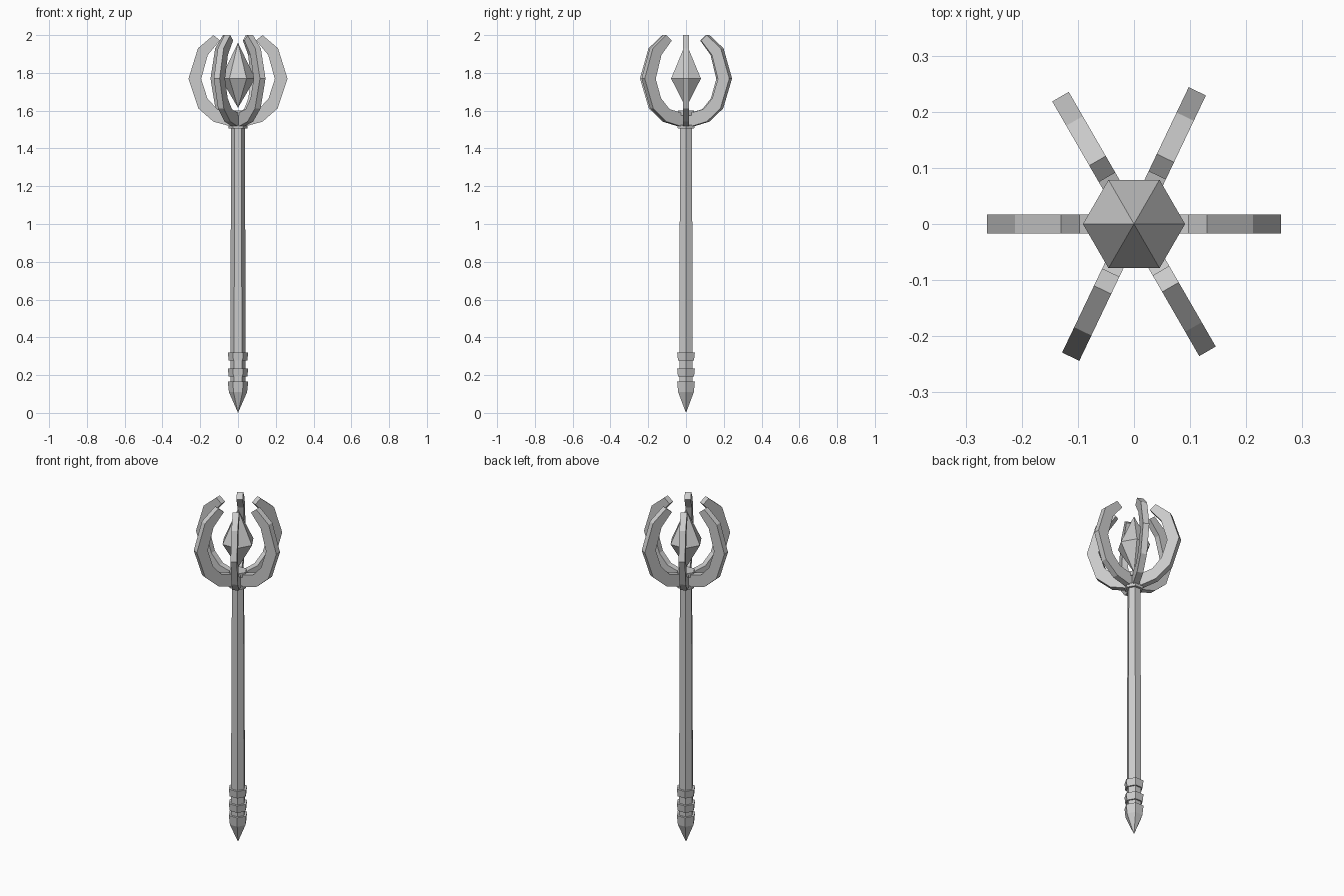
import bpy, bmesh, math
from mathutils import Matrix

old = bpy.data.objects.get("Cube")
if old:
    bpy.data.objects.remove(old)

grey = bpy.data.materials.new("plain_grey")
grey.use_nodes = True
grey.diffuse_color = (0.6, 0.6, 0.6, 1)
grey.node_tree.nodes["Principled BSDF"].inputs["Base Color"].default_value = grey.diffuse_color


def finish(name, bm):
    bmesh.ops.recalc_face_normals(bm, faces=bm.faces)
    mesh = bpy.data.meshes.new(name)
    bm.to_mesh(mesh)
    bm.free()
    mesh.materials.append(grey)
    bpy.context.collection.objects.link(bpy.data.objects.new(name, mesh))


def hex_lathe(name, profile):
    """Six-sided solid through (radius, height) pairs; radius 0 makes a point."""
    bm = bmesh.new()
    rings = []
    for r, z in profile:
        count = 6 if r else 1
        rings.append([bm.verts.new((r * math.cos(i * math.pi / 3),
                                    r * math.sin(i * math.pi / 3), z))
                      for i in range(count)])
    for a, b in zip(rings, rings[1:]):
        for i in range(6):
            j = (i + 1) % 6
            if len(a) == 1:
                bm.faces.new((a[0], b[j], b[i]))
            elif len(b) == 1:
                bm.faces.new((a[i], a[j], b[0]))
            else:
                bm.faces.new((a[i], a[j], b[j], b[i]))
    for ring in (rings[0], rings[-1]):
        if len(ring) == 6:
            bm.faces.new(ring)
    finish(name, bm)


# Shaft, pointed foot and grip rings
hex_lathe("shaft", [(0.04, 0.1), (0.04, 0.6), (0.036, 1.52)])
hex_lathe("foot_spike", [(0, 0), (0.048, 0.11), (0.054, 0.165)])
for i, z in enumerate((0.192, 0.277)):
    hex_lathe(f"grip_ring_{i + 1}", [(0.049, z), (0.054, z + 0.043)])

# Head socket and floating crystal
hex_lathe("head_collar", [(0.05, 1.505), (0.052, 1.525)])
hex_lathe("head_core", [(0.036, 1.525), (0.036, 1.575), (0.05, 1.575), (0.05, 1.6)])
hex_lathe("crystal", [(0, 1.615), (0.091, 1.77), (0, 1.96)])

# Six curved prongs swept from paired outer and inner outlines
OUTER = [(0.02, 1.515), (0.05, 1.52), (0.13, 1.542), (0.21, 1.612),
         (0.262, 1.77), (0.212, 1.93), (0.13, 2.0)]
INNER = [(0.02, 1.59), (0.05, 1.592), (0.11, 1.608), (0.162, 1.665),
         (0.195, 1.768), (0.16, 1.895), (0.096, 1.972)]
for n, angle in enumerate((0, 64.5, 120, 180, 244.5, 300)):
    bm = bmesh.new()
    loops = [[bm.verts.new((p[0], y, p[1])) for p, y in
              ((o, -0.017), (o, 0.017), (i, 0.017), (i, -0.017))]
             for o, i in zip(OUTER, INNER)]
    for a, b in zip(loops, loops[1:]):
        for k in range(4):
            m = (k + 1) % 4
            bm.faces.new((a[k], a[m], b[m], b[k]))
    bm.faces.new(loops[0])
    bm.faces.new(loops[-1])
    bm.transform(Matrix.Rotation(math.radians(angle), 4, "Z"))
    finish(f"prong_{n + 1}", bm)
